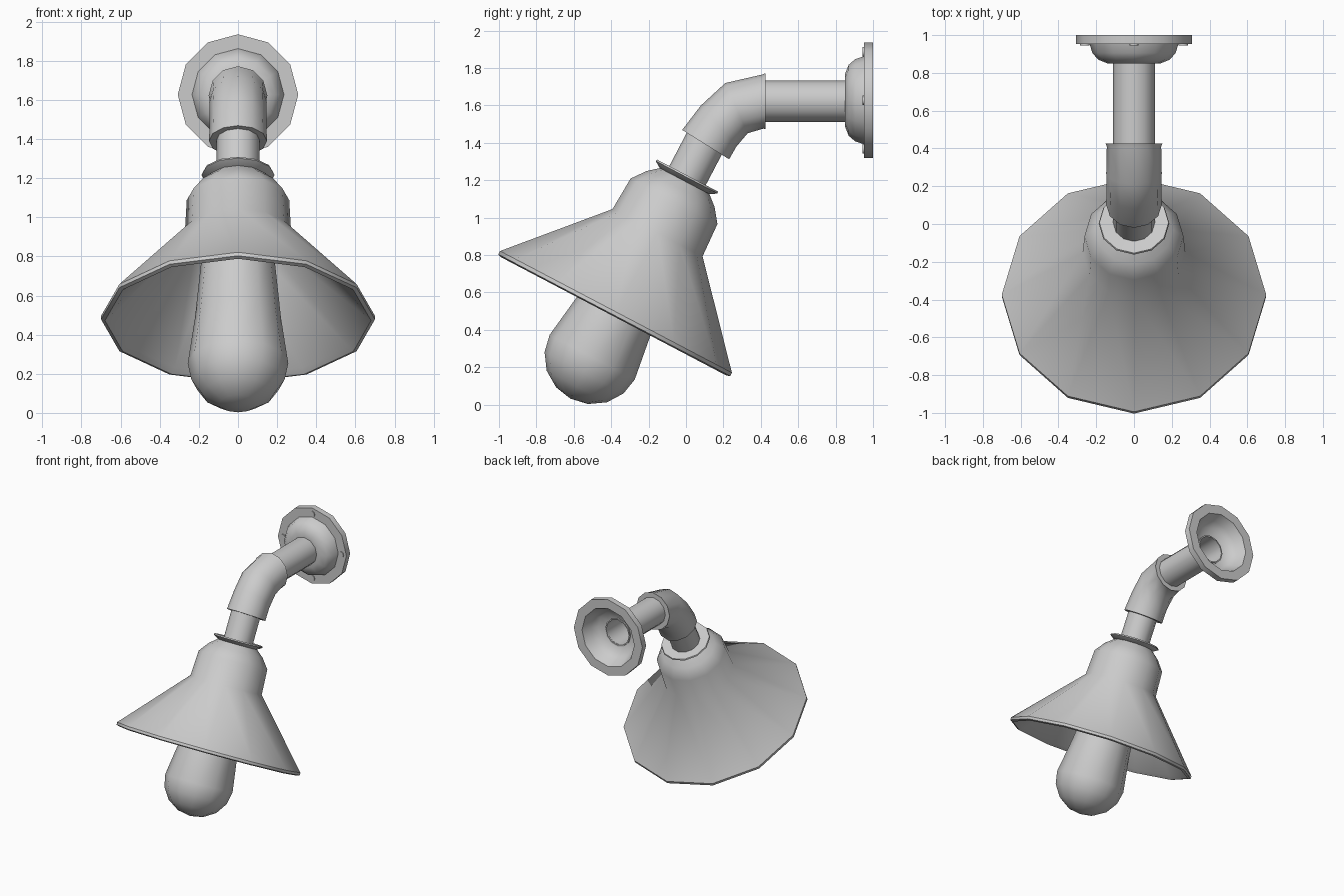
import bpy, bmesh, math
from mathutils import Matrix, Vector

if "Cube" in bpy.data.objects:
    bpy.data.objects.remove(bpy.data.objects["Cube"])

SIDES = 12
TILT = 27.7                      # lamp axis lean from vertical, degrees
RIM = Vector((0, -0.38, 0.485))  # centre of the shade rim
PIPE_Z = 1.622                   # height of the wall arm


def loft(name, rings, sides=SIDES, closed=False, cap=False):
    """Skin rings given as (centre, tilt in degrees, radius)."""
    bm = bmesh.new()
    loops = []
    for c, tilt, r in rings:
        m = Matrix.Translation(c) @ Matrix.Rotation(math.radians(-tilt), 4, 'X')
        loops.append([bm.verts.new(m @ Vector((r * math.cos(i * math.tau / sides),
                                               r * math.sin(i * math.tau / sides), 0)))
                      for i in range(sides)])
    pairs = list(zip(loops, loops[1:]))
    if closed:
        pairs.append((loops[-1], loops[0]))
    for a, b in pairs:
        for i in range(sides):
            j = (i + 1) % sides
            bm.faces.new((a[i], a[j], b[j], b[i]))
    if cap:
        bm.faces.new(loops[0])
        bm.faces.new(loops[-1])
    bmesh.ops.remove_doubles(bm, verts=bm.verts, dist=1e-4)
    bmesh.ops.recalc_face_normals(bm, faces=bm.faces)
    me = bpy.data.meshes.new(name)
    bm.to_mesh(me)
    bm.free()
    ob = bpy.data.objects.new(name, me)
    bpy.context.collection.objects.link(ob)
    bpy.ops.object.select_all(action='DESELECT')
    ob.select_set(True)
    bpy.context.view_layer.objects.active = ob
    bpy.ops.object.shade_smooth_by_angle(angle=math.radians(38))
    return ob


def lathe(name, profile, origin, tilt, **kw):
    """Turn a (radius, distance) profile around an axis leaning toward +y."""
    a = math.radians(tilt)
    axis = Vector((0, math.sin(a), math.cos(a)))
    return loft(name, [(origin + axis * t, tilt, r) for r, t in profile], **kw)


# conical shade with neck, rolled rim and inner wall
lathe("shade", [(0, 0.81), (0.14, 0.81), (0.205, 0.755), (0.262, 0.68), (0.272, 0.49),
                (0.70, 0.012), (0.70, -0.008), (0.68, -0.015), (0.65, 0.008),
                (0.25, 0.465), (0.235, 0.65), (0, 0.65)], RIM, TILT)

# flared collar above the neck
lathe("collar", [(0.11, 0.795), (0.14, 0.795), (0.187, 0.825), (0.183, 0.835),
                 (0.11, 0.83)], RIM, TILT, closed=True)

# round-ended bulb
dome = [(0.257 * math.sin(math.radians(d)), -0.262 - 0.25 * math.cos(math.radians(d)))
        for d in (0, 22, 45, 68, 90)]
lathe("bulb", dome + [(0.22, 0.0), (0.185, 0.36), (0.17, 0.64), (0, 0.64)], RIM, TILT)

# stem between collar and elbow
lathe("stem", [(0.11, 0.78), (0.11, 1.10)], RIM, TILT, cap=True)

# elbow fitting
ends = [Vector((0, 0.425, PIPE_Z)), Vector((0, 0.105, 1.39))]
loft("elbow", [(ends[0], 90, 0.10), (ends[0], 90, 0.150),
               (Vector((0, 0.41, 1.62)), 88, 0.144),
               (Vector((0, 0.27, 1.585)), 66, 0.147),
               (Vector((0, 0.175, 1.49)), 49, 0.145),
               (ends[1], 32, 0.148), (ends[1], 32, 0.10)])

# wall arm, a tube open at the wall
base = Vector((0, 0, PIPE_Z))
lathe("wall_arm", [(0.112, 0.40), (0.112, 0.88), (0.102, 0.88), (0.102, 0.40)],
      base, 90, closed=True)

# hollow wall flange
lathe("flange", [(0.105, 0.85), (0.14, 0.85), (0.19, 0.87), (0.22, 0.905), (0.235, 0.952),
                 (0.308, 0.952), (0.308, 1.0), (0.235, 1.0), (0.205, 0.93),
                 (0.17, 0.885), (0.105, 0.868)],
      Vector((0, 0, 1.627)), 90, closed=True)

# four screws around the flange
for i in range(4):
    a = i * math.pi / 2
    lathe(f"screw_{i + 1}", [(0.025, 0.945), (0.025, 1.0)],
          Vector((0.26 * math.cos(a), 0, 1.627 + 0.26 * math.sin(a))), 90, cap=True)
